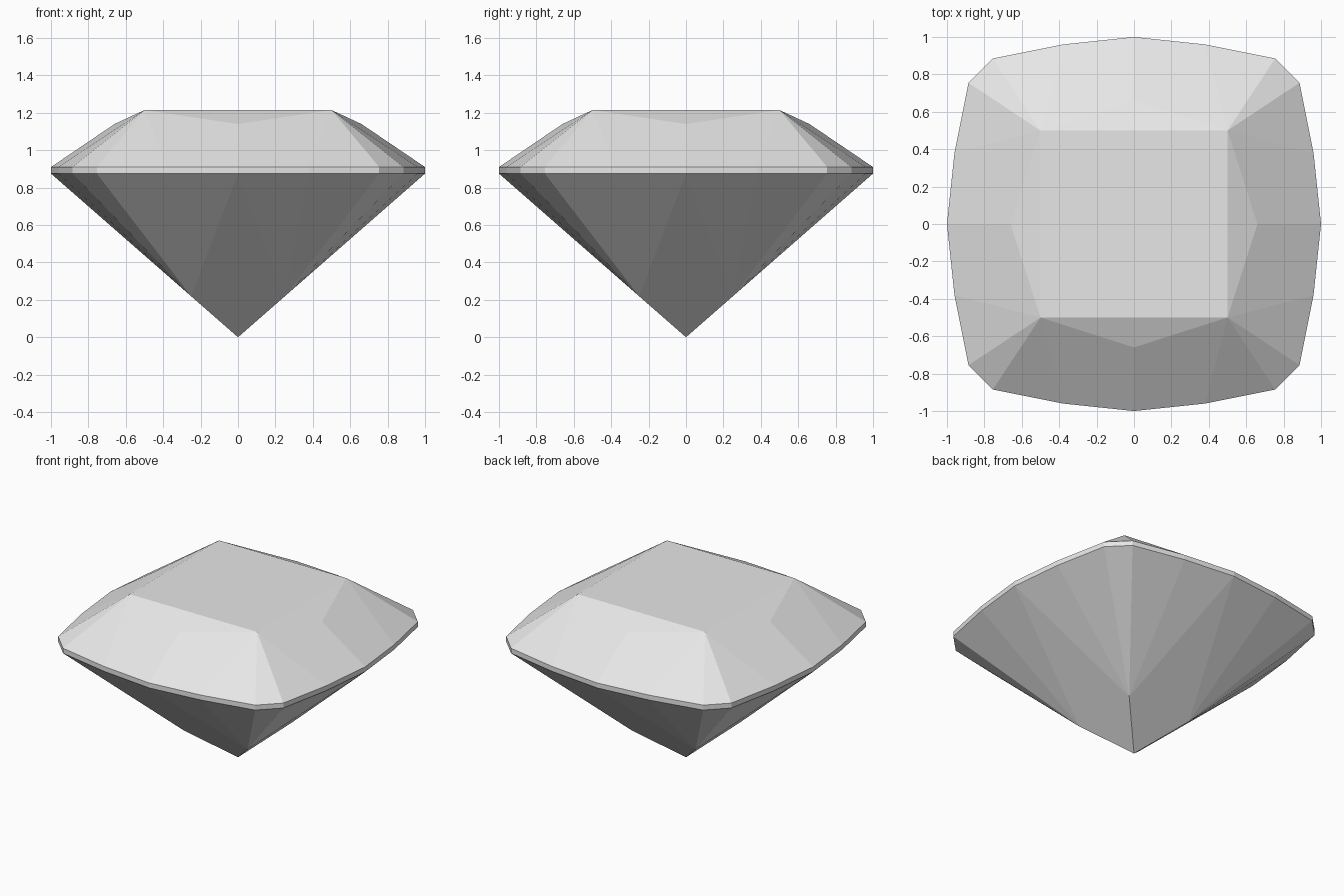
import bpy
import bmesh
from math import pi
from mathutils import Matrix, Vector

cube = bpy.data.objects.get("Cube")
if cube:
    bpy.data.objects.remove(cube, do_unlink=True)

GIRDLE_LOW, GIRDLE_TOP, TABLE = 0.875, 0.91, 1.215

# Half of one cushion-shaped side, from its middle to the cut corner
HALF_SIDE = [(0, -1), (0.38, -0.96), (0.755, -0.885)]

# Single colour for the stone
stone = bpy.data.materials.new("pale_grey_stone")
stone.use_nodes = True
colour = (0.8, 0.8, 0.8, 1)
stone.diffuse_color = colour
stone.node_tree.nodes["Principled BSDF"].inputs["Base Color"].default_value = colour

bm = bmesh.new()


def facet(points, turn):
    bm.faces.new([bm.verts.new(turn @ Vector(p)) for p in points])


def ring(point, z):
    return (point[0], point[1], z)


def build_half_side(turn):
    """Facets of one half side, without those shared by both halves."""
    middle, shoulder, corner = HALF_SIDE
    table_corner = (0.5, -0.5, TABLE)
    star_tip = (0, -0.66, 1.14)
    lower_corner = (0.25, -0.25, 0.25 * GIRDLE_LOW)

    # Crown
    facet([star_tip, ring(middle, GIRDLE_TOP), ring(shoulder, GIRDLE_TOP), table_corner], turn)
    facet([table_corner, ring(shoulder, GIRDLE_TOP), ring(corner, GIRDLE_TOP)], turn)

    # Girdle and pavilion fan
    for a, b in zip(HALF_SIDE, HALF_SIDE[1:]):
        facet([ring(a, GIRDLE_LOW), ring(b, GIRDLE_LOW), ring(b, GIRDLE_TOP), ring(a, GIRDLE_TOP)], turn)
        facet([ring(a, GIRDLE_LOW), lower_corner, ring(b, GIRDLE_LOW)], turn)


mirror_x = Matrix.Diagonal((-1, 1, 1, 1))
for quarter in range(4):
    turn = Matrix.Rotation(quarter * pi / 2, 4, "Z")
    build_half_side(turn)
    build_half_side(turn @ mirror_x)

    # Star facet below the table edge
    facet([(-0.5, -0.5, TABLE), (0, -0.66, 1.14), (0.5, -0.5, TABLE)], turn)

    # Main pavilion kite down to the point
    z = 0.25 * GIRDLE_LOW
    facet([(0, 0, 0), (0.25, -0.25, z), (0, -1, GIRDLE_LOW), (-0.25, -0.25, z)], turn)

    # Cut corner: crown, girdle and pavilion
    a = HALF_SIDE[-1]
    b = (-a[1], -a[0])
    facet([(0.5, -0.5, TABLE), ring(a, GIRDLE_TOP), ring(b, GIRDLE_TOP)], turn)
    facet([ring(a, GIRDLE_LOW), ring(b, GIRDLE_LOW), ring(b, GIRDLE_TOP), ring(a, GIRDLE_TOP)], turn)
    facet([(0.25, -0.25, z), ring(b, GIRDLE_LOW), ring(a, GIRDLE_LOW)], turn)

# Flat square table
facet([(x, y, TABLE) for x, y in ((-0.5, -0.5), (0.5, -0.5), (0.5, 0.5), (-0.5, 0.5))], Matrix.Identity(4))

# Weld the facets into one closed stone
bmesh.ops.remove_doubles(bm, verts=bm.verts[:], dist=0.001)
bmesh.ops.recalc_face_normals(bm, faces=bm.faces[:])
mesh = bpy.data.meshes.new("cushion_cut_gem")
bm.to_mesh(mesh)
bm.free()
mesh.materials.append(stone)
bpy.context.collection.objects.link(bpy.data.objects.new("cushion_cut_gem", mesh))
